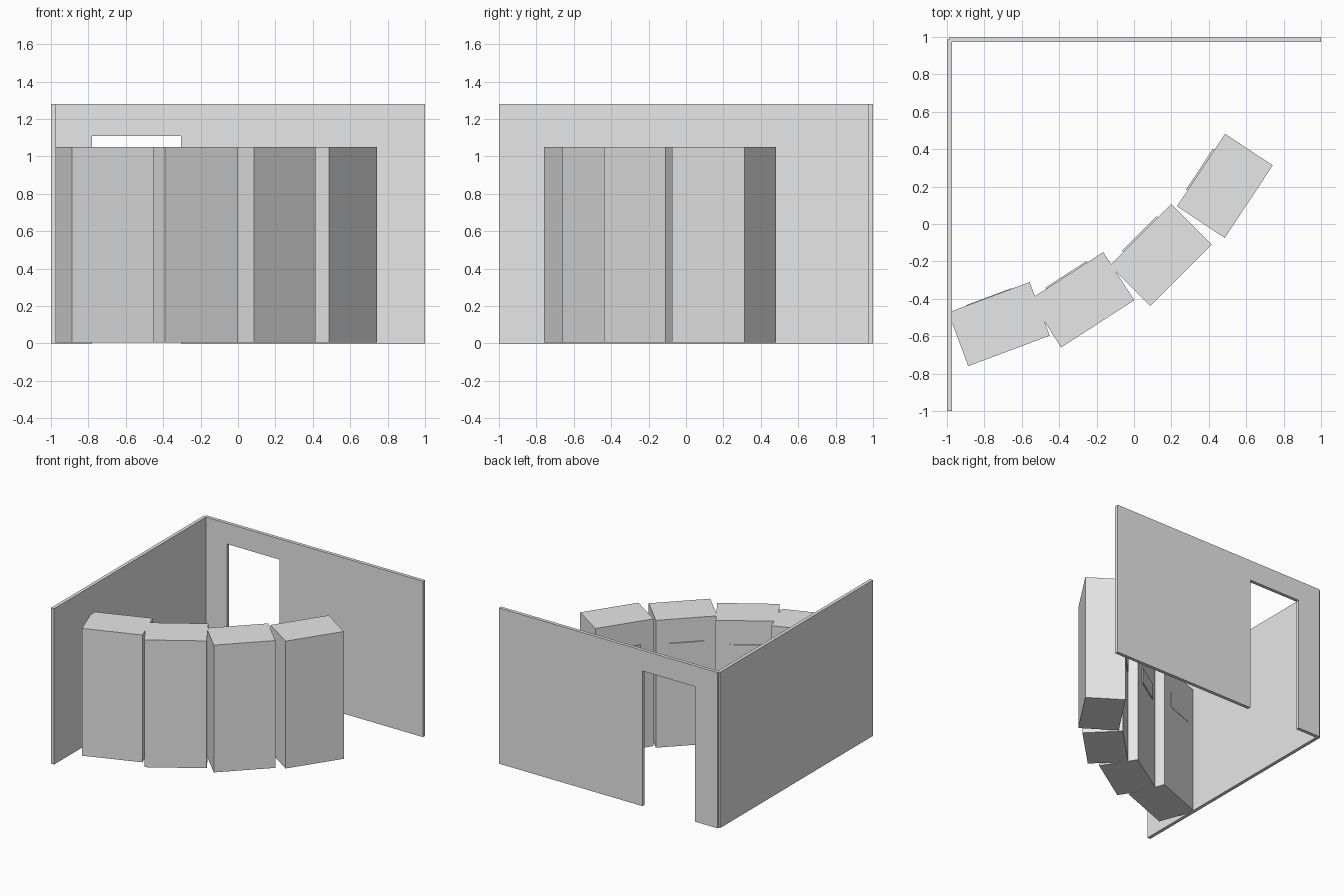
import bpy
from math import radians
from mathutils import Matrix, Vector

cube = bpy.data.objects.get("Cube")
if cube:
    bpy.data.objects.remove(cube, do_unlink=True)

# One plain grey for everything
grey = bpy.data.materials.new("plain grey")
grey.use_nodes = True
grey.diffuse_color = (0.8, 0.8, 0.8, 1)
grey.node_tree.nodes["Principled BSDF"].inputs["Base Color"].default_value = (0.8, 0.8, 0.8, 1)


def box(name, low, high, place=Matrix()):
    """Box between two corners, then placed by a matrix."""
    low, high = Vector(low), Vector(high)
    bpy.ops.mesh.primitive_cube_add(size=1)
    obj = bpy.context.object
    obj.name = obj.data.name = name
    size = high - low
    obj.data.transform(Matrix.Translation((low + high) / 2) @ Matrix.Diagonal((*size, 1)))
    obj.matrix_world = place
    obj.data.materials.append(grey)
    return obj


# Corner walls
WALL_H, THICK = 1.28, 0.028
box("side_wall", (-1, -1, 0), (-1 + THICK, 1 - THICK / 2, WALL_H))
back_wall = box("back_wall", (-0.986, 1 - THICK, 0), (1, 1, WALL_H))

# Doorway cut through the back wall
cutter = box("doorway_cutter", (-0.78, 0.9, -0.1), (-0.305, 1.1, 1.11))
cutter.hide_render = True
cutter.hide_viewport = True
cut = back_wall.modifiers.new("doorway", "BOOLEAN")
cut.operation = "DIFFERENCE"
cut.solver = "EXACT"
cut.object = cutter

# Curved row of counter blocks, each with a thin panel on its inner face
LENGTH, DEPTH, TOP = 0.465, 0.306, 1.05
row = [  # centre x, centre y, turn, panel thickness
    (-0.722, -0.535, 20.5, 0.003),
    (-0.277, -0.405, 32.8, 0.008),
    (0.143, -0.166, 45, 0.0095),
    (0.486, 0.204, 56.5, 0.0095),
]
for i, (x, y, turn, panel) in enumerate(row, 1):
    place = Matrix.Translation((x, y, 0)) @ Matrix.Rotation(radians(turn), 4, "Z")
    box(f"counter_block_{i}", (-LENGTH / 2, -DEPTH / 2, 0.004), (LENGTH / 2, DEPTH / 2, TOP), place)
    box(f"inner_panel_{i}", (-0.13, DEPTH / 2, 0.73), (0.13, DEPTH / 2 + panel, 0.855), place)
